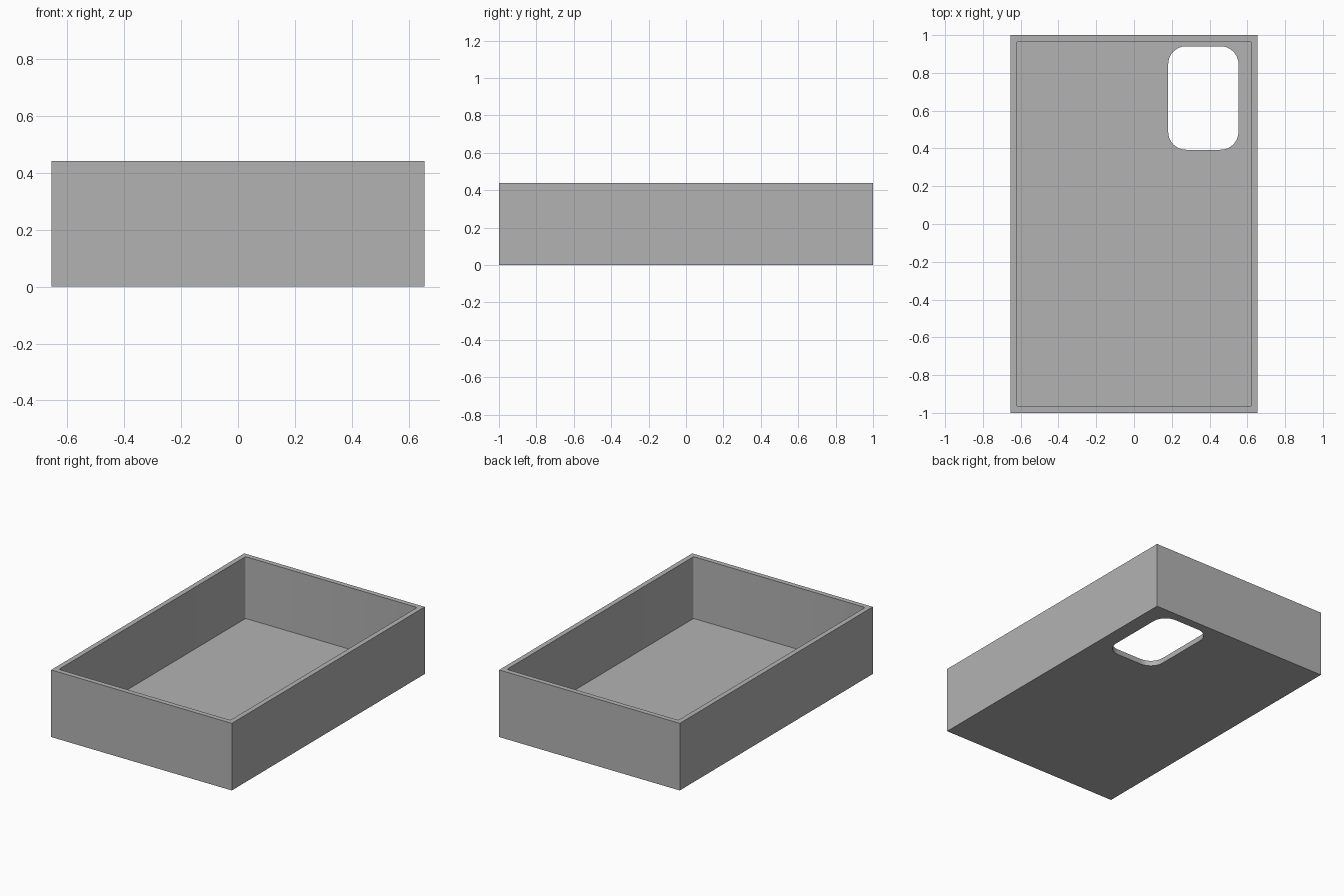
import bpy, bmesh
from math import cos, sin, pi

cube = bpy.data.objects.get("Cube")
if cube:
    bpy.data.objects.remove(cube, do_unlink=True)

WIDTH, LENGTH, HEIGHT = 1.31, 2.0, 0.44
WALL, FLOOR = 0.033, 0.035

grey = bpy.data.materials.new("plain grey")
grey.use_nodes = True
colour = (0.45, 0.45, 0.45, 1)
grey.diffuse_color = colour
grey.node_tree.nodes["Principled BSDF"].inputs["Base Color"].default_value = colour


def rounded_block(name, centre, size, z0, z1, radius=0, steps=8):
    """Upright prism on a rectangle whose corners may be rounded."""
    bm = bmesh.new()
    hx, hy = size[0] / 2 - radius, size[1] / 2 - radius
    ring = []
    for i, (sx, sy) in enumerate([(1, 1), (-1, 1), (-1, -1), (1, -1)]):
        for k in range(steps + 1 if radius else 1):
            a = (i + k / steps) * pi / 2
            ring.append(bm.verts.new((centre[0] + sx * hx + radius * cos(a),
                                      centre[1] + sy * hy + radius * sin(a), z0)))
    base = bm.faces.new(ring)
    top = bmesh.ops.extrude_face_region(bm, geom=[base])
    for v in top["geom"]:
        if isinstance(v, bmesh.types.BMVert):
            v.co.z = z1
    bmesh.ops.recalc_face_normals(bm, faces=bm.faces)
    mesh = bpy.data.meshes.new(name)
    bm.to_mesh(mesh)
    bm.free()
    mesh.materials.append(grey)
    obj = bpy.data.objects.new(name, mesh)
    bpy.context.collection.objects.link(obj)
    return obj


# Open tray, hollowed from above, with a rounded opening through its floor
tray = rounded_block("tray", (0, 0), (WIDTH, LENGTH), 0, HEIGHT)
cutters = [
    rounded_block("cavity_cutter", (0, 0), (WIDTH - 2 * WALL, LENGTH - 2 * WALL),
                  FLOOR, HEIGHT + 0.1, 0.01, 4),
    rounded_block("opening_cutter", (0.367, 0.667), (0.372, 0.548),
                  -0.1, 0.2, 0.095, 10),
]
for cutter in cutters:
    cutter.hide_render = True
    cut = tray.modifiers.new(cutter.name, 'BOOLEAN')
    cut.operation = 'DIFFERENCE'
    cut.solver = 'EXACT'
    cut.object = cutter

# Bake the cuts, then drop the cutters
bpy.ops.object.select_all(action='DESELECT')
tray.select_set(True)
bpy.context.view_layer.objects.active = tray
for name in [m.name for m in tray.modifiers]:
    bpy.ops.object.modifier_apply(modifier=name)
for cutter in cutters:
    bpy.data.objects.remove(cutter, do_unlink=True)
bpy.ops.object.shade_smooth_by_angle()
